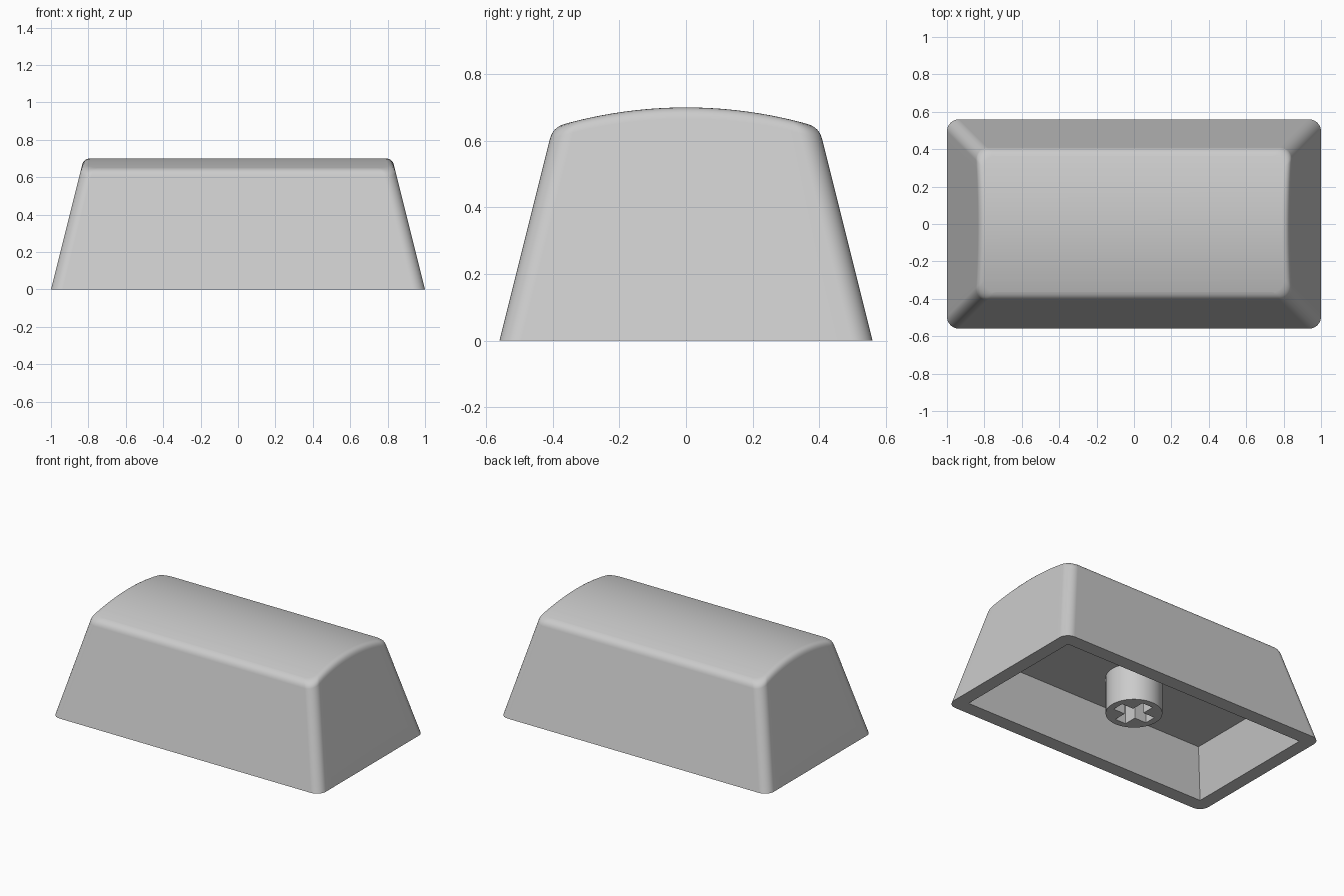
import bpy
import bmesh
import math

if "Cube" in bpy.data.objects:
    bpy.data.objects.remove(bpy.data.objects["Cube"], do_unlink=True)

HALF_X, HALF_Y, HEIGHT = 1.0, 0.56, 0.70
TAPER = 0.25          # wall inset per unit of height
CROWN = 1.36          # radius of the domed top
CORNER, EDGE = 0.065, 0.035
CAVITY = 0.31         # height of the inner ceiling

grey = bpy.data.materials.new("light grey plastic")
grey.use_nodes = True
colour = (0.6, 0.6, 0.6, 1)
grey.diffuse_color = colour
grey.node_tree.nodes["Principled BSDF"].inputs["Base Color"].default_value = colour


def make_object(name, bm):
    bmesh.ops.recalc_face_normals(bm, faces=bm.faces)
    mesh = bpy.data.meshes.new(name)
    bm.to_mesh(mesh)
    bm.free()
    mesh.materials.append(grey)
    obj = bpy.data.objects.new(name, mesh)
    bpy.context.collection.objects.link(obj)
    return obj


def carve(target, cutter):
    """Subtract the cutter, apply the cut and remove the cutter."""
    mod = target.modifiers.new("cut", 'BOOLEAN')
    mod.operation, mod.solver, mod.object = 'DIFFERENCE', 'EXACT', cutter
    select(target)
    bpy.ops.object.modifier_apply(modifier=mod.name)
    bpy.data.objects.remove(cutter, do_unlink=True)


def select(obj):
    bpy.ops.object.select_all(action='DESELECT')
    obj.select_set(True)
    bpy.context.view_layer.objects.active = obj


def smooth(obj):
    select(obj)
    bpy.ops.object.shade_smooth_by_angle(angle=math.radians(30))
    mod = obj.modifiers.new("flat wall shading", 'WEIGHTED_NORMAL')
    mod.keep_sharp = True


def half_outline(inset):
    """Right-hand half of the rounded plan, ordered from front to back."""
    cx, cy = HALF_X - CORNER - inset, HALF_Y - CORNER - inset
    arc = [(cx + CORNER * math.sin(a), -cy - CORNER * math.cos(a))
           for a in (math.pi / 2 * i / 8 for i in range(9))]
    side = [(cx + CORNER, cy * (i / 8 - 1)) for i in range(1, 16)]
    return arc + side + [(x, -y) for x, y in reversed(arc)]


def crown_z(y):
    return HEIGHT - CROWN + math.sqrt(CROWN ** 2 - y ** 2)


def section(i):
    """One wall line: base, then a rounded edge running onto the crown."""
    inset = 0.16
    for _ in range(6):
        inset = TAPER * crown_z(half_outline(inset)[i][1])
    edge_z = inset / TAPER

    def point(d, z=None):
        x, y = half_outline(d)[i]
        return (x, y, crown_z(y) if z is None else z)
    low = point(inset - TAPER * EDGE, edge_z - EDGE)
    mid, top = point(inset), point(inset + EDGE)
    line = [point(0, 0)]
    for k in range(7):
        t = k / 6
        line.append([(1 - t) ** 2 * a + 2 * t * (1 - t) * b + t * t * c
                     for a, b, c in zip(low, mid, top)])
    return line


# Outer cap: wall lines joined around, with the crown spanned left to right
bm = bmesh.new()
sections = [section(i) for i in range(len(half_outline(0)))]
right = [[bm.verts.new(p) for p in s] for s in sections]
left = [[bm.verts.new((-x, y, z)) for x, y, z in s] for s in sections]
loop = right + left[::-1]
for a, b in zip(loop, loop[1:] + loop[:1]):
    for k in range(len(a) - 1):
        bm.faces.new((a[k], b[k], b[k + 1], a[k + 1]))
for i in range(len(right) - 1):
    bm.faces.new((right[i][-1], right[i + 1][-1], left[i + 1][-1], left[i][-1]))
bm.faces.new([line[0] for line in loop])
cap = make_object("key_cap_shell", bm)

# Tapered hollow under the cap
bm = bmesh.new()
bmesh.ops.create_cube(bm, size=2)
for v in bm.verts:
    z = CAVITY if v.co.z > 0 else -0.1
    v.co = (v.co.x * (0.91 - TAPER * z), v.co.y * (0.465 - TAPER * z), z)
carve(cap, make_object("hollow_cutter", bm))
smooth(cap)

# Mounting stem with a cross-shaped socket
STEM_LOW = 0.062
bm = bmesh.new()
bmesh.ops.create_cone(bm, cap_ends=True, segments=64, radius1=0.171,
                      radius2=0.171, depth=CAVITY - STEM_LOW)
bmesh.ops.translate(bm, verts=bm.verts, vec=(0, 0, (CAVITY + STEM_LOW) / 2))
stem = make_object("mounting_stem", bm)
for size in ((0.254, 0.08), (0.08, 0.254)):
    bm = bmesh.new()
    bmesh.ops.create_cube(bm, size=1)
    bmesh.ops.scale(bm, verts=bm.verts, vec=(*size, 0.6))
    bmesh.ops.translate(bm, verts=bm.verts, vec=(0, 0, CAVITY - 0.301))
    carve(stem, make_object("socket_cutter", bm))
smooth(stem)
